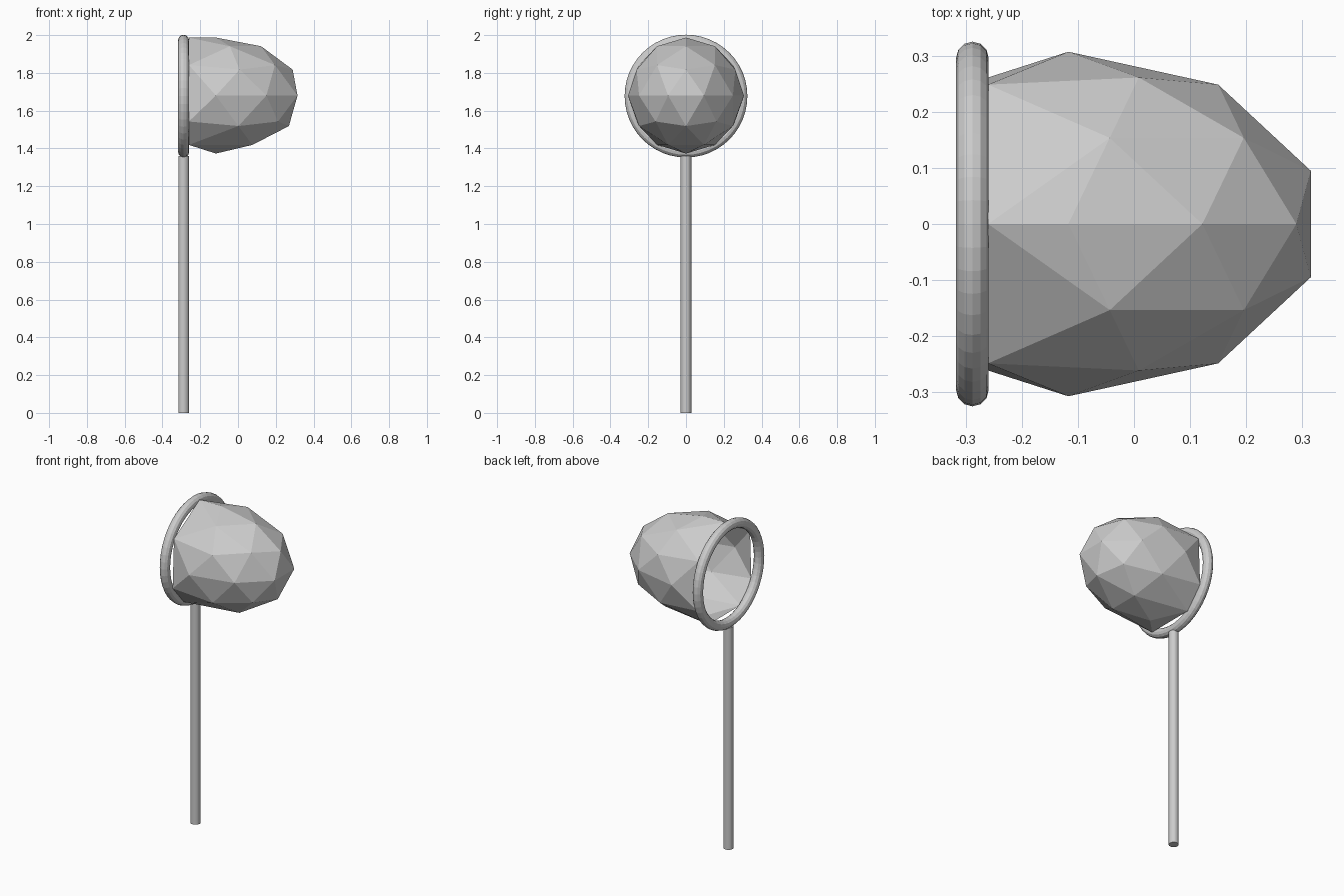
import bpy, bmesh, math
from mathutils import Vector

if "Cube" in bpy.data.objects:
    bpy.data.objects.remove(bpy.data.objects["Cube"])

RING_X, RING_Z = -0.288, 1.677
RIM_X = -0.26


def net_bag():
    # Stretched low-poly ball, back opened into a flat rim against the hoop
    bm = bmesh.new()
    bmesh.ops.create_icosphere(bm, subdivisions=2, radius=0.307)
    for v in bm.verts:
        v.co.x = v.co.x * 1.48 - 0.117
    bmesh.ops.delete(bm, geom=[v for v in bm.verts if v.co.x < -0.28], context='VERTS')
    for v in bm.verts:
        if v.co.x < -0.15:
            v.co.x = RIM_X
    points = [v.co.copy() for v in bm.verts] + [Vector((RIM_X, 0, 0.3065))]
    bm.free()

    # Wrap the remaining points and leave the mouth open
    bm = bmesh.new()
    for p in points:
        bm.verts.new(p + Vector((0, 0, 1.68)))
    bmesh.ops.convex_hull(bm, input=bm.verts[:])
    mouth = [f for f in bm.faces if all(v.co.x < RIM_X + 0.001 for v in f.verts)]
    bmesh.ops.delete(bm, geom=mouth, context='FACES')
    bmesh.ops.recalc_face_normals(bm, faces=bm.faces[:])
    if sum(f.normal.dot(f.calc_center_median() - Vector((0, 0, 1.68))) for f in bm.faces) < 0:
        bmesh.ops.reverse_faces(bm, faces=bm.faces[:])
    mesh = bpy.data.meshes.new("net_bag")
    bm.to_mesh(mesh)
    bm.free()
    bpy.context.collection.objects.link(bpy.data.objects.new("net_bag", mesh))


net_bag()

# Hoop
bpy.ops.mesh.primitive_torus_add(major_segments=48, minor_segments=12,
                                 major_radius=0.296, minor_radius=0.029,
                                 location=(RING_X, 0, RING_Z),
                                 rotation=(0, math.pi / 2, 0))
bpy.context.object.name = "hoop"

# Pole
bpy.ops.mesh.primitive_cylinder_add(vertices=32, radius=0.028, depth=1.36,
                                    location=(RING_X, 0, 0.68))
bpy.context.object.name = "pole"
